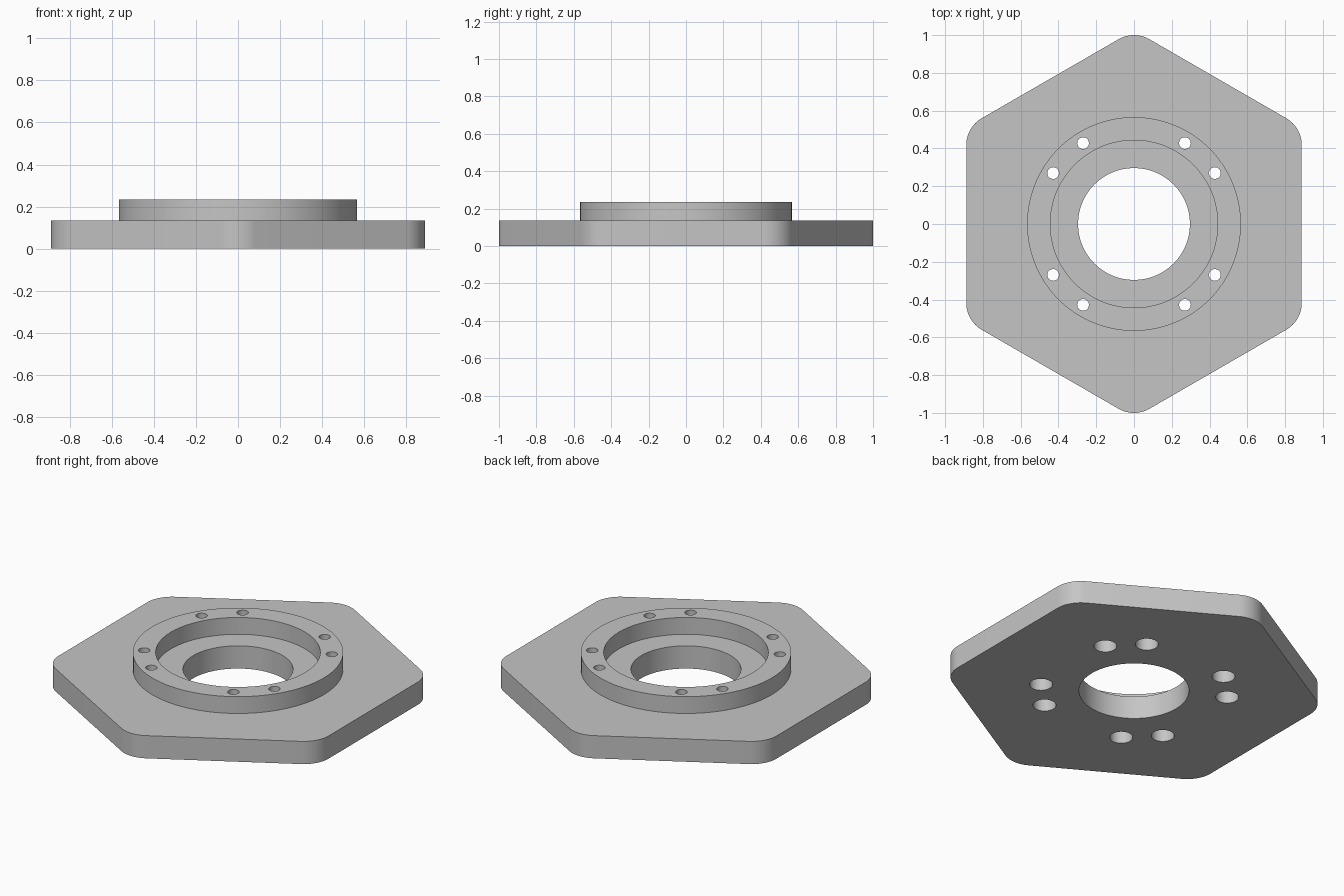
import bpy, bmesh
from math import radians, pi, sin, cos

if "Cube" in bpy.data.objects:
    bpy.data.objects.remove(bpy.data.objects["Cube"])

# Main dimensions
PLATE_TOP, RING_TOP = 0.135, 0.235
HALF_FLATS, CORNER_R = 0.888, 0.164
RING_OUT, RING_IN, BORE = 0.566, 0.443, 0.296
BOLT_CIRCLE, SCREW_R, HEAD_R, HEAD_DEPTH = 0.506, 0.031, 0.062, 0.09

grey = bpy.data.materials.new("machined_grey")
grey.use_nodes = True
colour = (0.56, 0.56, 0.56, 1)
grey.diffuse_color = colour
grey.node_tree.nodes["Principled BSDF"].inputs["Base Color"].default_value = colour


def make_object(name, bm, location=(0, 0, 0)):
    bmesh.ops.remove_doubles(bm, verts=bm.verts, dist=1e-5)
    bmesh.ops.recalc_face_normals(bm, faces=bm.faces)
    mesh = bpy.data.meshes.new(name)
    bm.to_mesh(mesh)
    bm.free()
    mesh.materials.append(grey)
    obj = bpy.data.objects.new(name, mesh)
    obj.location = location
    bpy.context.collection.objects.link(obj)
    return obj


def lathe(name, profile, steps, location=(0, 0, 0)):
    """Revolve a closed (radius, height) profile around z."""
    bm = bmesh.new()
    verts = [bm.verts.new((r, 0, z)) for r, z in profile]
    edges = [bm.edges.new((a, b)) for a, b in zip(verts, verts[1:] + verts[:1])
             if a.co.x > 0 or b.co.x > 0]
    bmesh.ops.spin(bm, geom=verts + edges, cent=(0, 0, 0), axis=(0, 0, 1),
                   angle=2 * pi, steps=steps)
    return make_object(name, bm, location)


def combine(target, tool, operation):
    mod = target.modifiers.new(operation.lower(), "BOOLEAN")
    mod.object, mod.operation, mod.solver = tool, operation, "EXACT"
    bpy.context.view_layer.objects.active = target
    bpy.ops.object.modifier_apply(modifier=mod.name)
    bpy.data.objects.remove(tool)


# Hexagonal plate with rounded corners, two of them on the y axis
bm = bmesh.new()
centre_r = (HALF_FLATS - CORNER_R) / cos(pi / 6)
outline = []
for corner in range(6):
    mid = radians(30 + 60 * corner)
    for step in range(13):
        a = mid + radians(-30 + 5 * step)
        outline.append(bm.verts.new((centre_r * cos(mid) + CORNER_R * cos(a),
                                     centre_r * sin(mid) + CORNER_R * sin(a), 0)))
base = bm.faces.new(outline)
extruded = bmesh.ops.extrude_face_region(bm, geom=[base], use_keep_orig=True)
bmesh.ops.translate(bm, vec=(0, 0, PLATE_TOP),
                    verts=[v for v in extruded["geom"] if isinstance(v, bmesh.types.BMVert)])
flange = make_object("hexagonal_flange", bm)

# Raised ring, sunk slightly into the plate and merged with it
ring = lathe("raised_ring", [(RING_IN, 0.06), (RING_OUT, 0.06),
                             (RING_OUT, RING_TOP), (RING_IN, RING_TOP)], 128)
combine(flange, ring, "UNION")

# Central bore
bore = lathe("bore_cutter", [(0, -0.1), (BORE, -0.1), (BORE, 0.4), (0, 0.4)], 96)
combine(flange, bore, "DIFFERENCE")

# Four pairs of screw holes, counterbored from below
hole_profile = [(0, -0.1), (HEAD_R, -0.1), (HEAD_R, HEAD_DEPTH),
                (SCREW_R, HEAD_DEPTH), (SCREW_R, 0.4), (0, 0.4)]
for quarter in range(4):
    for offset in (-12.8, 12.8):
        a = radians(45 + 90 * quarter + offset)
        hole = lathe("screw_cutter", hole_profile, 32,
                     (BOLT_CIRCLE * cos(a), BOLT_CIRCLE * sin(a), 0))
        bpy.context.view_layer.update()
        combine(flange, hole, "DIFFERENCE")

# Smooth the round walls, keep the rims sharp
bpy.ops.object.select_all(action="DESELECT")
flange.select_set(True)
bpy.context.view_layer.objects.active = flange
bpy.ops.object.shade_smooth_by_angle(angle=radians(30))
